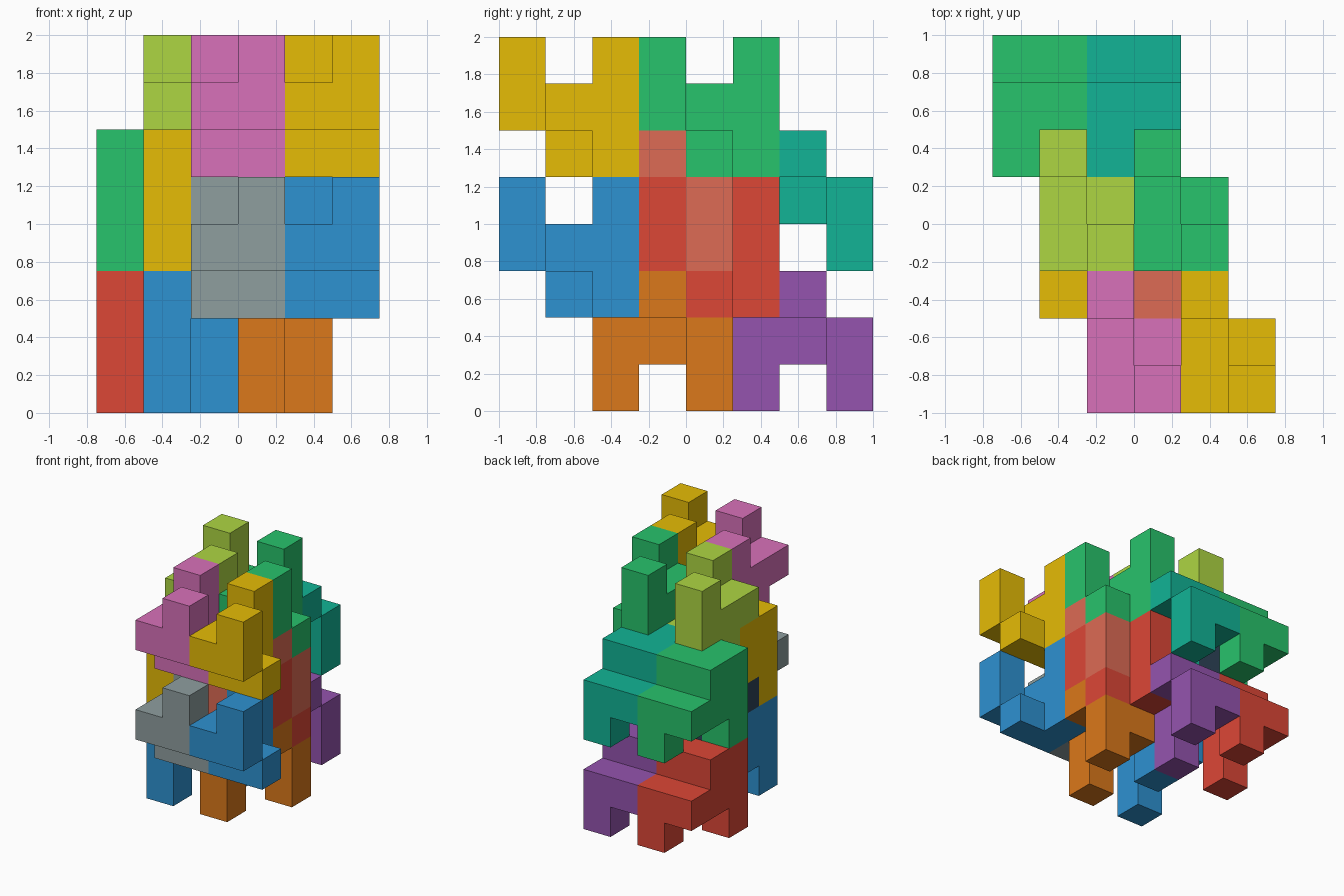
import bpy, bmesh, math
from mathutils import Vector

if "Cube" in bpy.data.objects:
    bpy.data.objects.remove(bpy.data.objects["Cube"])

CELL = 0.25
ORIGIN = Vector((-0.75, -1.0, 0.0))

# One nine-cube tile, and the same tile turned half a turn about the x axis
UPRIGHT = [(0, 0, 1), (1, 0, 1), (1, 0, 2),
           (0, 1, 0), (1, 1, 0), (0, 1, 1),
           (0, 2, 0), (0, 2, 1), (0, 2, 2)]
TURNED = [(x, 2 - y, 2 - z) for x, y, z in UPRIGHT]

PALETTE = {
    "blue": "3498DB", "grey": "95A5A6", "orange": "E67E22", "red": "E74C3C",
    "purple": "9B59B6", "teal": "1ABC9C", "green": "2ECC71", "yellow": "F1C40F",
    "pink": "E377C2", "lime": "B5E048", "coral": "E8705A", "navy": "34495E",
}
# Slightly darker shades, as drawn
materials = {}
for name, code in PALETTE.items():
    rgb = [(int(code[i:i + 2], 16) / 255 * 0.95) ** 2.2 for i in (0, 2, 4)]
    materials[name] = bpy.data.materials.new(name)
    materials[name].diffuse_color = (*rgb, 1)


def add_tile(name, cells, offset, colour):
    """Outer skin of a group of cubes, with flat areas merged."""
    filled = set(cells)
    bm = bmesh.new()
    for c in cells:
        for axis in range(3):
            for side in (-1, 1):
                n = list(c)
                n[axis] += side
                if tuple(n) in filled:
                    continue
                u, v = Vector(), Vector()
                u[(axis + 1) % 3] = 0.5
                v[(axis + 2) % 3] = 0.5
                mid = Vector(c) + Vector((0.5, 0.5, 0.5))
                mid[axis] += side * 0.5
                ring = [mid - u - v, mid + u - v, mid + u + v, mid - u + v]
                bm.faces.new([bm.verts.new(p * CELL) for p in ring[::side]])
    bmesh.ops.remove_doubles(bm, verts=bm.verts[:], dist=0.001)
    bmesh.ops.dissolve_limit(bm, angle_limit=math.radians(1),
                             verts=bm.verts[:], edges=bm.edges[:])
    mesh = bpy.data.meshes.new(name)
    bm.to_mesh(mesh)
    bm.free()
    mesh.materials.append(materials[colour])
    ob = bpy.data.objects.new(name, mesh)
    ob.location = ORIGIN + Vector(offset) * CELL
    bpy.context.collection.objects.link(ob)


# Colours per stack position: (column, row, layer) -> upright, turned
COLOURS = {
    (0, 0, 0): ("grey", "blue"), (1, 0, 0): ("blue", "orange"),
    (0, 1, 0): ("navy", "red"), (1, 1, 0): ("red", "purple"),
    (0, 0, 1): ("pink", "yellow"), (1, 0, 1): ("yellow", "coral"),
    (0, 1, 1): ("lime", "green"), (1, 1, 1): ("green", "teal"),
}

# Interlocking pairs repeated on a 2 x 2 x 2 slanted lattice
for (a, b, c), (up, down) in COLOURS.items():
    x, y, z = 2 * a - b, 3 * b, 3 * c
    tag = f"{a}_{b}_{c}"
    add_tile("upright_tile_" + tag, UPRIGHT, (x + 2, y, z + 2), up)
    add_tile("turned_tile_" + tag, TURNED, (x + 1, y + 2, z), down)

for m in bpy.data.materials:
    if m.users and not m.is_grease_pencil:
        m.use_nodes = True
        m.node_tree.nodes["Principled BSDF"].inputs["Base Color"].default_value = m.diffuse_color
